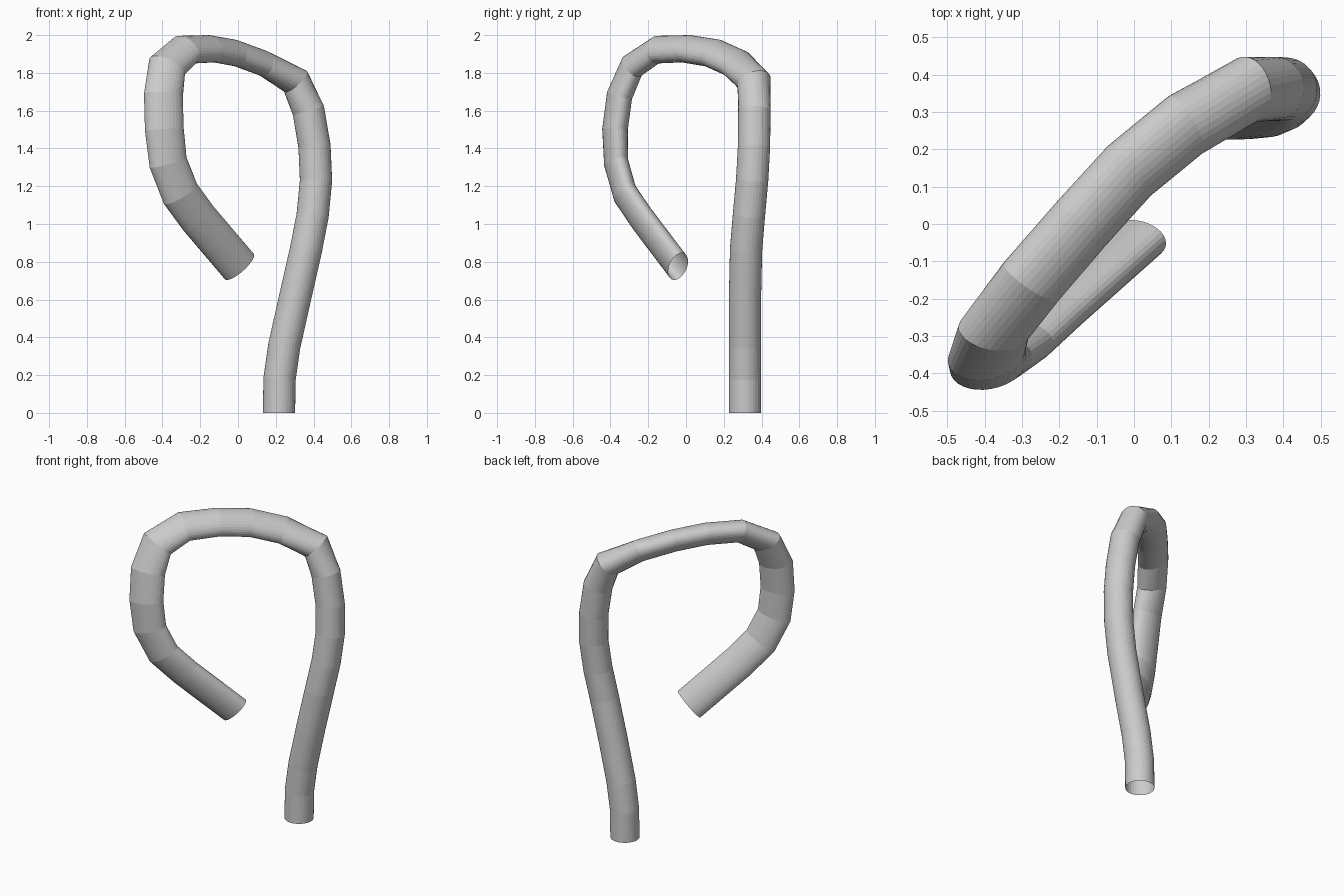
import bpy, bmesh, math
from mathutils import Vector

if "Cube" in bpy.data.objects:
    bpy.data.objects.remove(bpy.data.objects["Cube"])

SIDES = 32
ROUND = (0.0855, 0.0855, 0.0)        # in-plane half width, sideways half width, skew
TOP = (0.072, 0.088, -0.0018)
DROP = (0.096, 0.077, -0.0028)
TIP = (0.095, 0.071, -0.0027)

# Centre line of the hooked tube with the cross-section at each joint
path = [
    ((.217, .312, 0), ROUND), ((.22, .312, .18), ROUND), ((.245, .312, .355), ROUND),
    ((.30, .312, .60), ROUND), ((.36, .318, .865), ROUND), ((.395, .333, 1.045), ROUND),
    ((.413, .35, 1.23), ROUND), ((.405, .36, 1.41), ROUND), ((.373, .362, 1.60), ROUND),
    ((.305, .36, 1.755), (.08, .086, -.0008)),
    ((.137, .265, 1.85), TOP), ((-.013, .142, 1.905), TOP), ((-.142, 0, 1.928), TOP),
    ((-.276, -.155, 1.923), (.075, .088, -.0022)),
    ((-.375, -.285, 1.835), (.085, .082, -.0028)),
    ((-.395, -.352, 1.68), DROP), ((-.39, -.376, 1.50), DROP),
    ((-.37, -.37, 1.325), TIP), ((-.305, -.323, 1.16), TIP),
    ((-.21, -.235, 1.03), TIP), ((.007, -.042, .775), TIP),
]
pts = [Vector(p) for p, _ in path]
dirs = [(b - a).normalized() for a, b in zip(pts, pts[1:])]
side = Vector((.66, -.75, 0)).normalized()   # normal of the hook's plane


def ring(bm, i):
    """One mitred elliptical ring at joint i."""
    d0, d1 = dirs[max(i - 1, 0)], dirs[min(i, len(dirs) - 1)]
    if i == 0:
        d0 = d1 = Vector((0, 0, 1))
    t = (d0 + d1).normalized()
    out = t.cross(side).normalized()
    n = out.cross(t)
    hb, hn, q = path[i][1]
    k = q / hn
    a = math.sqrt(hb * hb - k * k)
    miter = 1 / t.dot(d1)
    verts = []
    for j in range(SIDES):
        w = 2 * math.pi * j / SIDES
        c, s = math.cos(w), math.sin(w)
        verts.append(bm.verts.new(pts[i] + out * (a * c + k * s) * miter + n * hn * s))
    return verts


# Open-ended tube skinned between the rings
bm = bmesh.new()
rings = [ring(bm, i) for i in range(len(pts))]
for r0, r1 in zip(rings, rings[1:]):
    for j in range(SIDES):
        k = (j + 1) % SIDES
        bm.faces.new((r0[j], r0[k], r1[k], r1[j]))
bmesh.ops.recalc_face_normals(bm, faces=bm.faces)
mesh = bpy.data.meshes.new("hooked_tube")
bm.to_mesh(mesh)
bm.free()
bpy.context.collection.objects.link(bpy.data.objects.new("hooked_tube", mesh))
